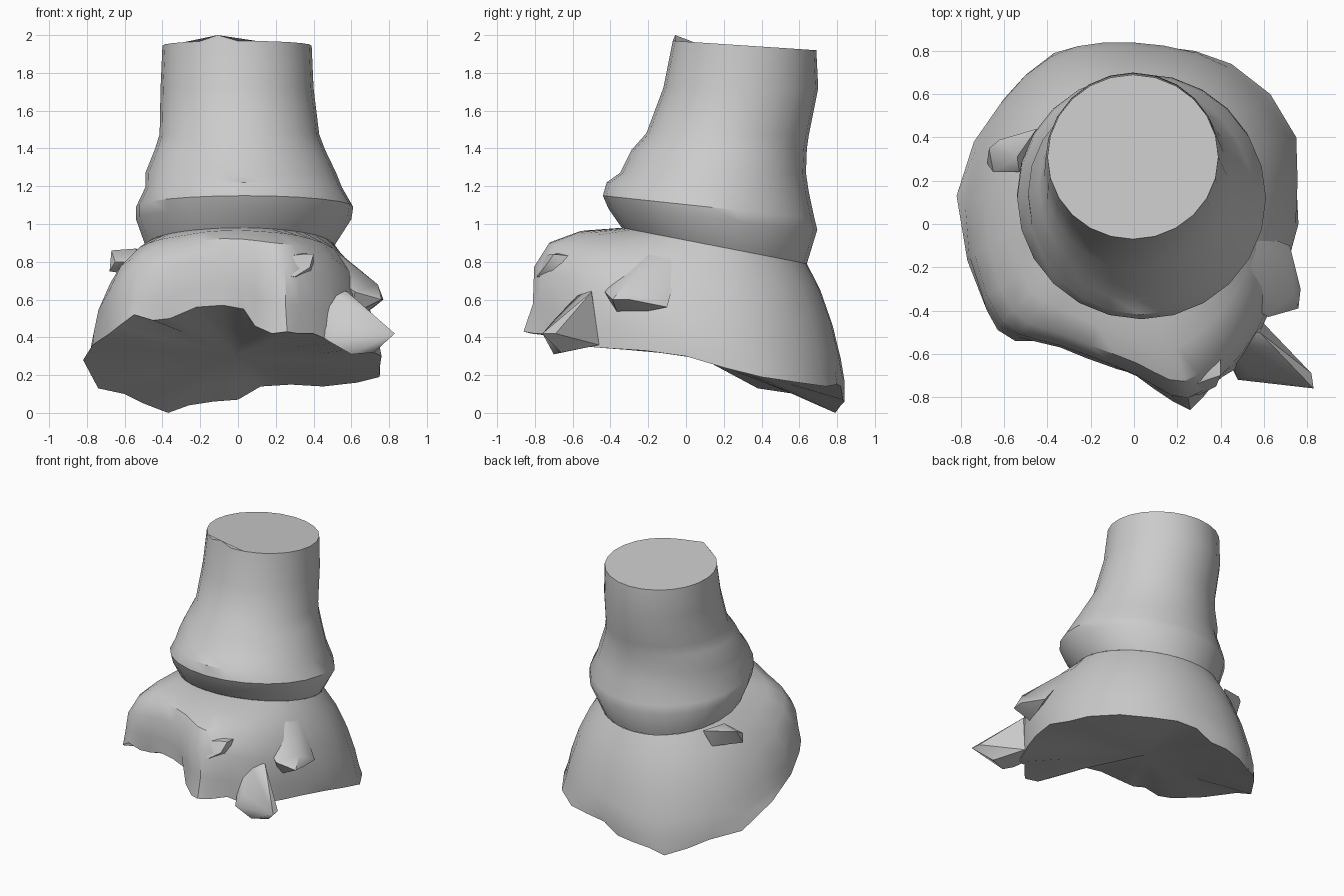
import bpy, bmesh, math
from mathutils import Vector

if "Cube" in bpy.data.objects:
    bpy.data.objects.remove(bpy.data.objects["Cube"])


def finish(name, bm, angle=35):
    bmesh.ops.recalc_face_normals(bm, faces=bm.faces)
    me = bpy.data.meshes.new(name)
    bm.to_mesh(me)
    bm.free()
    ob = bpy.data.objects.new(name, me)
    bpy.context.collection.objects.link(ob)
    bpy.ops.object.select_all(action='DESELECT')
    ob.select_set(True)
    bpy.context.view_layer.objects.active = ob
    bpy.ops.object.shade_smooth_by_angle(angle=math.radians(angle))
    return ob


def loft(bm, rows):
    rings = [[bm.verts.new(p) for p in row] for row in rows]
    for a, b in zip(rings, rings[1:]):
        n = len(a)
        for i in range(n):
            j = (i + 1) % n
            bm.faces.new((a[i], a[j], b[j], b[i]))
    return rings


def ring_point(r, a):
    """Point on a tilted oval given left, right, front, back, front z, back z."""
    xl, xr, yf, yb, zf, zb = r
    s = (math.sin(a) + 1) / 2
    return Vector(((xl + xr) / 2 + (xr - xl) / 2 * math.cos(a),
                   yf + (yb - yf) * s, zf + (zb - zf) * s))


def lump(name, pts):
    """Knob: convex hull of a few points."""
    bm = bmesh.new()
    for p in pts:
        bm.verts.new(p)
    bmesh.ops.convex_hull(bm, input=bm.verts)
    loose = [v for v in bm.verts if not v.link_faces]
    bmesh.ops.delete(bm, geom=loose, context='VERTS')
    return finish(name, bm, 40)


# shaft with stepped collar
rings = [
    (-.40, .39, -.07, .69, 1.97, 1.92),
    (-.41, .40, -.12, .70, 1.72, 1.72),
    (-.415, .43, -.21, .65, 1.48, 1.47),
    (-.44, .46, -.29, .64, 1.39, 1.40),
    (-.49, .52, -.35, .635, 1.27, 1.27),
    (-.49, .55, -.42, .65, 1.22, 1.17),
    (-.54, .61, -.44, .68, 1.15, 1.03),
    (-.54, .60, -.41, .695, 1.08, .97),
    (-.49, .51, -.34, .64, .98, .79),
]
N = 24
bm = bmesh.new()
rows = [[ring_point(r, 2 * math.pi * i / N) for i in range(N)] for r in rings]
rows[0][17].z = 2.0
top = loft(bm, rows)[0]
bm.faces.new(top)
finish("shaft_and_collar", bm)

# flared base: ragged rim, counter-clockwise from the right side
rim = [
    (.76, 0, .30), (.75, .2, .24), (.75, .4, .19), (.63, .6, .16),
    (.45, .74, .14), (.28, .80, .15), (.12, .82, .14), (0, .83, .07),
    (-.13, .84, .06), (-.26, .82, .04), (-.37, .79, 0), (-.5, .69, .05),
    (-.6, .58, .10), (-.74, .38, .13), (-.82, .13, .28), (-.77, -.17, .36),
    (-.68, -.4, .42), (-.63, -.49, .46), (-.55, -.54, .52), (-.45, -.54, .49),
    (-.36, -.55, .50), (-.22, -.62, .56), (-.08, -.67, .57), (.03, -.70, .55),
    (.09, -.76, .46), (.18, -.82, .42), (.26, -.86, .43), (.32, -.80, .42),
    (.4, -.70, .42), (.52, -.64, .37), (.57, -.52, .35), (.64, -.38, .34),
    (.70, -.22, .33),
]
rim = [Vector(p) for p in rim]
soft = [p.copy() for p in rim]
for _ in range(2):
    soft = [(soft[i - 1] + p * 2 + soft[(i + 1) % len(soft)]) / 4
            for i, p in enumerate(soft)]
angles = [math.atan2(p.y - .1, p.x) for p in rim]
rows = [[ring_point(rings[-1], a) for a in angles]]
side = [(.38, .20), (.72, .46), (.96, .72), (1.06, .88)]
front = [(.50, .03), (.82, .13), (.97, .35), (.98, .72)]
for s, f in zip(side, front):
    row = []
    for a, n, p in zip(angles, rows[0], soft):
        w = max(0, -math.sin(a)) ** 1.5
        h, v = (s[k] + (f[k] - s[k]) * w for k in (0, 1))
        row.append((n.x + (p.x - n.x) * h, n.y + (p.y - n.y) * h,
                    n.z + (p.z - n.z) * v))
    rows.append(row)
rows.append(rim)
# underside closes toward the middle
middle = Vector((-.02, .1, .30))
rows.append([middle.lerp(p, .6) for p in soft])
bm = bmesh.new()
edge = loft(bm, rows)[-1]
hub = bm.verts.new(middle)
for i, v in enumerate(edge):
    bm.faces.new((v, edge[i - 1], hub))
finish("flared_base", bm)

# pointed toe at the front right
lump("toe", [(.83, -.76, .42), (.82, -.69, .42), (.60, -.70, .31), (.72, -.66, .32),
             (.48, -.72, .38), (.54, -.71, .48), (.58, -.50, .64), (.40, -.50, .70),
             (.68, -.58, .52), (.60, -.46, .36), (.42, -.6, .42)])
# side knuckle with a ridge running up to the collar
lump("knuckle", [(.76, -.39, .60), (.77, -.30, .60), (.74, -.32, .68), (.69, -.20, .54),
                 (.62, -.43, .64), (.52, -.02, .86), (.46, -.15, .90), (.60, -.36, .52),
                 (.72, -.1, .56), (.4, -.3, .8)])
# small knobs at front and left rear
lump("front_knob", [(.20, -.77, .82), (.22, -.79, .74), (.30, -.79, .72), (.38, -.75, .77),
                    (.40, -.70, .84), (.34, -.72, .84), (.12, -.55, .86), (.40, -.5, .82),
                    (.40, -.55, .68), (.16, -.58, .68)])
lump("rear_knob", [(-.68, .28, .75), (-.67, .35, .86), (-.62, .39, .86), (-.53, .24, .80),
                   (-.65, .24, .80), (-.54, .31, .87), (-.45, .44, .84), (-.50, .40, .72)])
